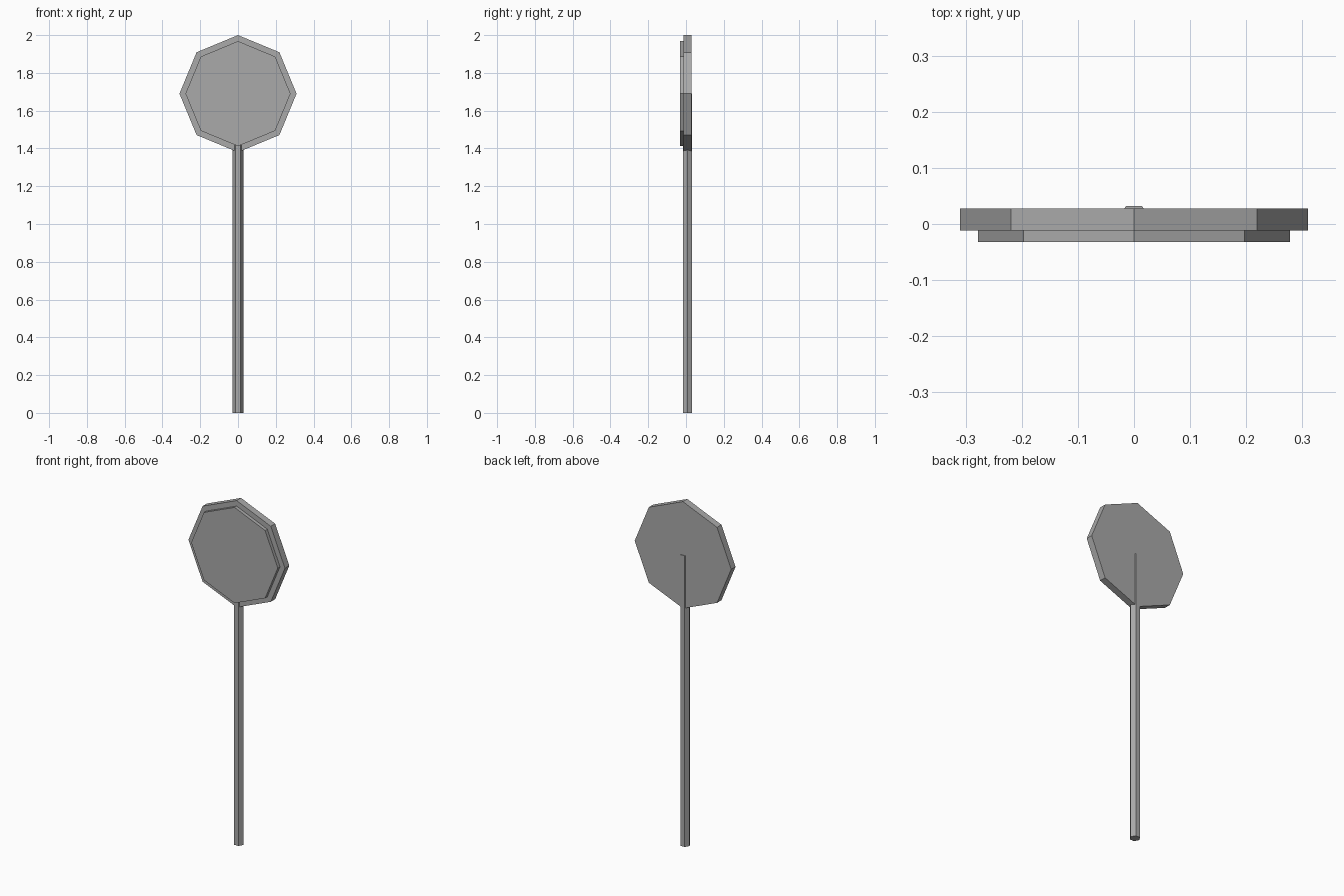
import bpy
import math

cube = bpy.data.objects.get("Cube")
if cube:
    bpy.data.objects.remove(cube, do_unlink=True)

# One plain grey for every part
grey = bpy.data.materials.new("grey")
grey.use_nodes = True
colour = (0.4, 0.4, 0.4, 1)
grey.diffuse_color = colour
grey.node_tree.nodes["Principled BSDF"].inputs["Base Color"].default_value = colour


def prism(name, sides, radius, depth, location, rotation):
    """Flat-shaded prism with the given number of sides."""
    bpy.ops.mesh.primitive_cylinder_add(
        vertices=sides, radius=radius, depth=depth,
        location=location, rotation=rotation)
    obj = bpy.context.object
    obj.name = name
    bpy.ops.object.transform_apply(location=False, rotation=True, scale=True)
    obj.data.materials.append(grey)
    return obj


HEAD_Z = 1.69
UPRIGHT = (math.pi / 2, 0, 0)

# Octagonal board and the smaller raised plate on its front
prism("sign_board", 8, 0.31, 0.04, (0, 0.008, HEAD_Z), UPRIGHT)
prism("front_plate", 8, 0.278, 0.02, (0, -0.022, HEAD_Z), UPRIGHT)

# Six-sided post, flat side to the back, ending behind the board's centre
prism("post", 6, 0.0285, HEAD_Z, (0, 0.0075, HEAD_Z / 2), (0, 0, math.pi / 6))
